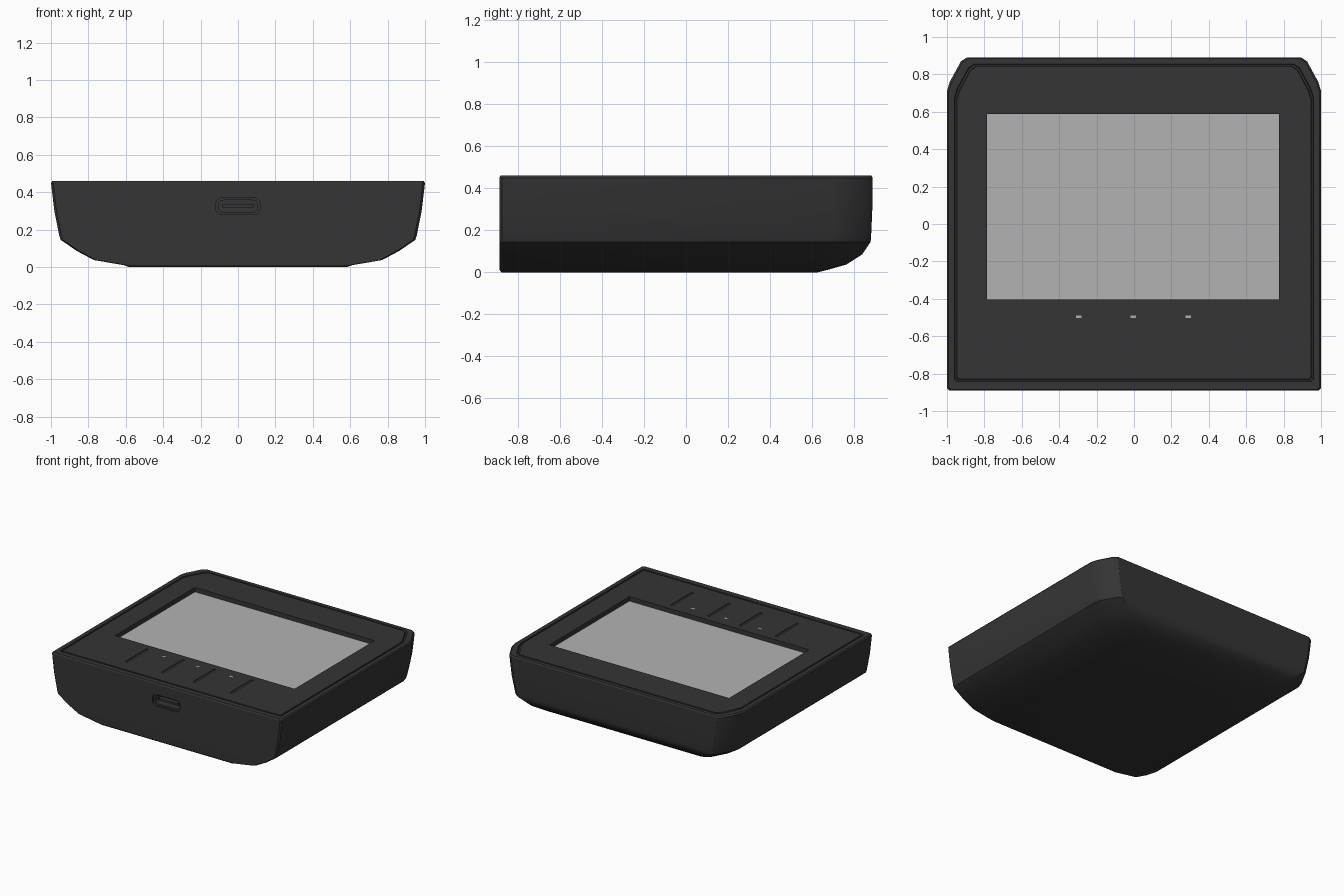
import bpy, bmesh, math

if "Cube" in bpy.data.objects:
    bpy.data.objects.remove(bpy.data.objects["Cube"])


def material(name, v):
    m = bpy.data.materials.new(name)
    m.diffuse_color = (v, v, v, 1)
    m.use_nodes = True
    m.node_tree.nodes["Principled BSDF"].inputs["Base Color"].default_value = m.diffuse_color
    return m


DARK = material("charcoal_plastic", 0.035)
LIGHT = material("light_grey_glass", 0.45)


def loft(name, rings, mat):
    """Closed solid through equal-length rings of points."""
    bm = bmesh.new()
    vs = [[bm.verts.new(p) for p in r] for r in rings]
    n = len(vs[0])
    for a, b in zip(vs, vs[1:]):
        for i in range(n):
            j = (i + 1) % n
            bm.faces.new((a[i], a[j], b[j], b[i]))
    bm.faces.new(vs[0][::-1])
    bm.faces.new(vs[-1])
    bmesh.ops.recalc_face_normals(bm, faces=bm.faces)
    me = bpy.data.meshes.new(name)
    bm.to_mesh(me)
    bm.free()
    me.materials.append(mat)
    ob = bpy.data.objects.new(name, me)
    bpy.context.collection.objects.link(ob)
    return ob


def box(name, x0, x1, y0, y1, z0, z1, mat):
    return loft(name, [[(x0, y0, z), (x1, y0, z), (x1, y1, z), (x0, y1, z)]
                       for z in (z0, z1)], mat)


def outline(z, w, back, front):
    """Case outline: nearly square front corners, clipped back corners."""
    half = [(w - 0.012, front), (w, front + 0.012), (w, back - 0.18),
            (w - 0.015, back - 0.13), (w - 0.075, back - 0.02), (w - 0.105, back)]
    return [(x, y, z) for x, y in half] + [(-x, y, z) for x, y in half[::-1]]


def slot(y, hx, hz, zc=0.325):
    """Rounded slot section facing the front."""
    r = hz * 0.8
    pts = []
    for k, (sx, sz) in enumerate([(1, 1), (-1, 1), (-1, -1), (1, -1)]):
        for i in range(5):
            a = math.pi / 2 * (k + i / 4)
            pts.append((sx * (hx - r) + r * math.cos(a), y,
                        zc + sz * (hz - r) + r * math.sin(a)))
    return pts


def cut(target, cutter):
    mod = target.modifiers.new("cut", 'BOOLEAN')
    mod.operation, mod.solver, mod.object = 'DIFFERENCE', 'EXACT', cutter
    bpy.context.view_layer.objects.active = target
    bpy.ops.object.modifier_apply(modifier=mod.name)
    bpy.data.objects.remove(cutter, do_unlink=True)


# case: height, half width, back, front; last levels form the rim groove and lid
levels = [(0.0, 0.58, 0.63, -0.88), (0.010, 0.61, 0.67, -0.888),
          (0.037, 0.77, 0.765, -0.89), (0.085, 0.86, 0.84, -0.89),
          (0.145, 0.948, 0.88, -0.89), (0.165, 0.955, 0.882, -0.89),
          (0.30, 0.982, 0.888, -0.89), (0.45, 1.0, 0.89, -0.89),
          (0.46, 0.992, 0.884, -0.884), (0.46, 0.96, 0.855, -0.842),
          (0.445, 0.957, 0.852, -0.839), (0.445, 0.950, 0.845, -0.832),
          (0.46, 0.947, 0.842, -0.829)]
case = loft("case", [outline(*l) for l in levels], DARK)

# screen opening
cut(case, box("window_cutter", -0.785, 0.775, -0.405, 0.587, 0.42, 0.6, DARK))

# charging port: shallow lip and deeper socket
cut(case, loft("lip_cutter", [slot(-1.0, 0.12, 0.045), slot(-0.875, 0.12, 0.045)], DARK))
cut(case, loft("socket_cutter", [slot(-1.0, 0.104, 0.032), slot(-0.78, 0.104, 0.032)], DARK))

# shallow grooves dividing the touch buttons
for x in (-0.465, -0.152, 0.124, 0.444):
    cut(case, box("divider_cutter", x - 0.01, x + 0.01, -0.72, -0.455, 0.455, 0.6, DARK))

bpy.ops.object.select_all(action='DESELECT')
case.select_set(True)
bpy.context.view_layer.objects.active = case
bpy.ops.object.shade_smooth_by_angle(angle=math.radians(28))

# screen, port tongue and indicator lights
box("screen", -0.785, 0.775, -0.405, 0.587, 0.415, 0.425, LIGHT)
box("port_tongue", -0.085, 0.085, -0.865, -0.77, 0.317, 0.333, DARK)
for i, x in enumerate((-0.295, -0.003, 0.29)):
    box(f"indicator_light_{i + 1}", x - 0.015, x + 0.015, -0.503, -0.488, 0.455, 0.461, LIGHT)
